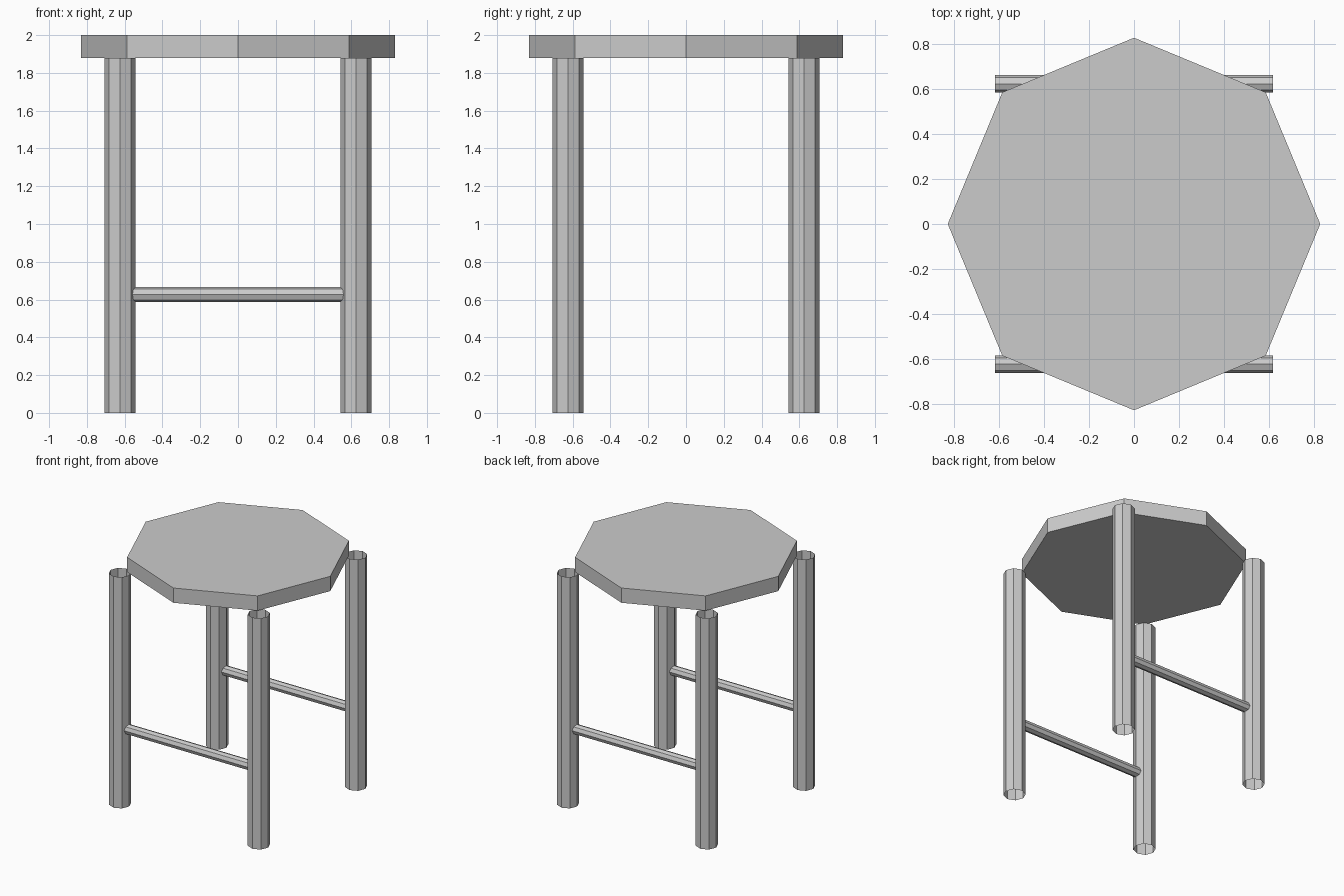
import bpy
from math import pi

if "Cube" in bpy.data.objects:
    bpy.data.objects.remove(bpy.data.objects["Cube"])


def octagon_bar(name, radius, length, location, rotation=(0, 0, 0), caps='NOTHING'):
    bpy.ops.mesh.primitive_cylinder_add(vertices=8, radius=radius, depth=length,
                                        end_fill_type=caps, location=location,
                                        rotation=rotation)
    bpy.context.object.name = name


SEAT_BOTTOM = 1.88
OFFSET = 0.625

# Solid octagonal seat
octagon_bar("seat", 0.83, 2 - SEAT_BOTTOM, (0, 0, (2 + SEAT_BOTTOM) / 2), caps='NGON')

for side, y in (("front", -OFFSET), ("back", OFFSET)):
    # Open tubular legs
    for hand, x in (("left", -OFFSET), ("right", OFFSET)):
        octagon_bar(f"{side}_{hand}_leg", 0.083, SEAT_BOTTOM, (x, y, SEAT_BOTTOM / 2))
    # Stretcher rail between the two legs
    octagon_bar(f"{side}_stretcher", 0.04, 1.24, (0, y, 0.627), (0, pi / 2, 0))
